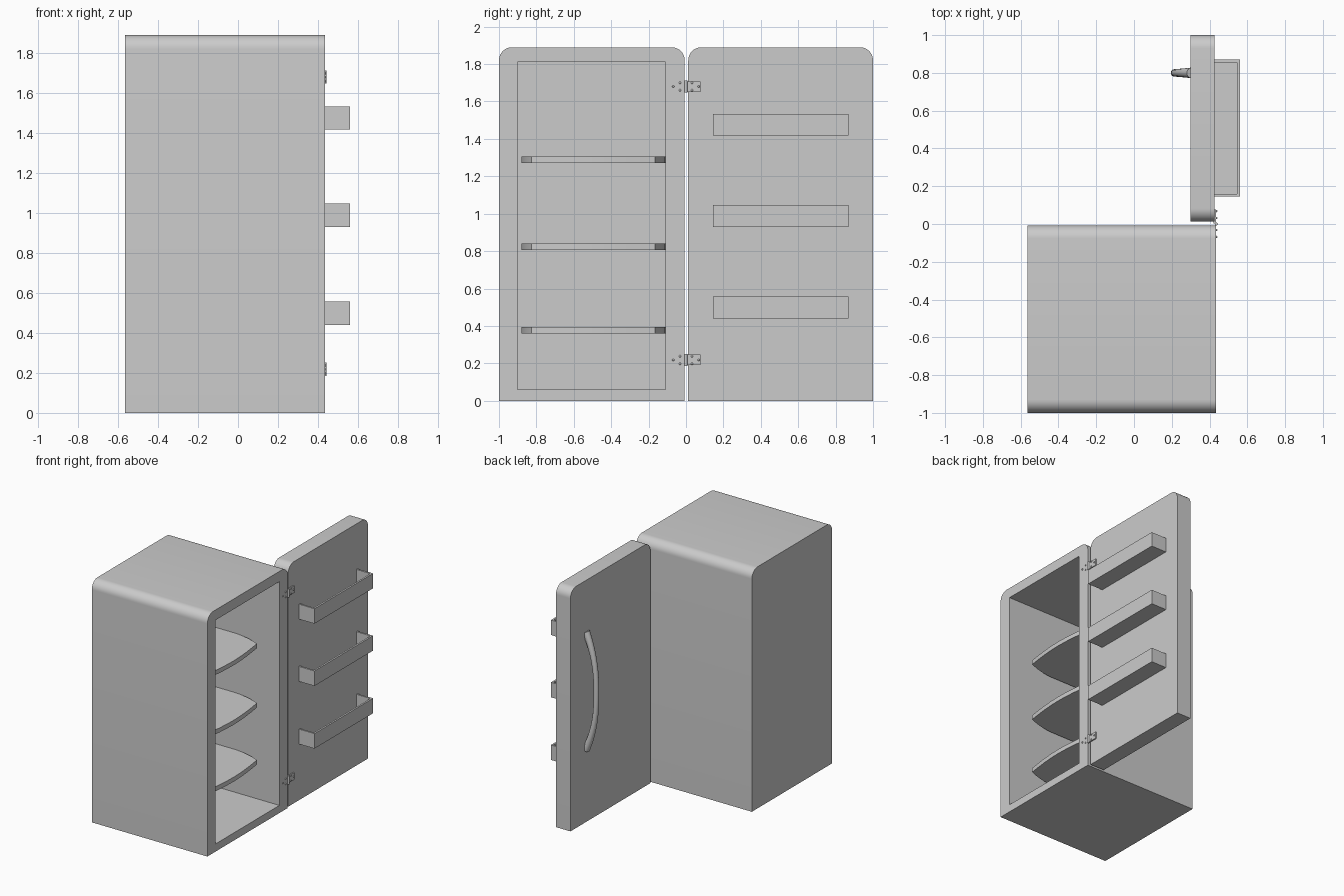
import bpy, bmesh, math
from mathutils import Vector

if "Cube" in bpy.data.objects:
    bpy.data.objects.remove(bpy.data.objects["Cube"])


def finish(name, bm, smooth=True):
    bmesh.ops.recalc_face_normals(bm, faces=bm.faces)
    me = bpy.data.meshes.new(name)
    bm.to_mesh(me)
    bm.free()
    ob = bpy.data.objects.new(name, me)
    bpy.context.collection.objects.link(ob)
    if smooth:
        bpy.ops.object.select_all(action='DESELECT')
        ob.select_set(True)
        bpy.context.view_layer.objects.active = ob
        bpy.ops.object.shade_smooth_by_angle(angle=math.radians(35))
    return ob


def prism(name, pts, offset):
    """Extrude a closed 3D outline along an offset vector."""
    bm = bmesh.new()
    face = bm.faces.new([bm.verts.new(p) for p in pts])
    ext = bmesh.ops.extrude_face_region(bm, geom=[face])
    verts = [g for g in ext['geom'] if isinstance(g, bmesh.types.BMVert)]
    bmesh.ops.translate(bm, vec=Vector(offset), verts=verts)
    return finish(name, bm)


def add_box(bm, lo, hi):
    verts = bmesh.ops.create_cube(bm, size=1)['verts']
    for v in verts:
        v.co = [lo[i] + (v.co[i] + 0.5) * (hi[i] - lo[i]) for i in range(3)]


def slab(name, x0, x1, y0, y1, height, r=0.07, n=10):
    """Upright panel with rounded upper corners."""
    pts = [(x0, y0, 0), (x0, y1, 0)]
    for cy, start in ((y1 - r, 0), (y0 + r, 90)):
        for i in range(n + 1):
            a = math.radians(start + 90 * i / n)
            pts.append((x0, cy + r * math.cos(a), height - r + r * math.sin(a)))
    return prism(name, pts, (x1 - x0, 0, 0))


# Cabinet with its hollow interior
cabinet = slab("cabinet", -0.565, 0.435, -1.0, -0.007, 1.89)
bm = bmesh.new()
add_box(bm, (-0.46, -0.9, 0.06), (0.6, -0.11, 1.81))
cutter = finish("interior_cutter", bm, False)
cutter.hide_render = True
mod = cabinet.modifiers.new("interior", 'BOOLEAN')
mod.operation = 'DIFFERENCE'
mod.solver = 'EXACT'
mod.object = cutter
bpy.context.view_layer.objects.active = cabinet
bpy.ops.object.modifier_apply(modifier=mod.name)
bpy.data.objects.remove(cutter)

# Shelves with softly rounded front corners
for k, z in enumerate((0.36, 0.805, 1.27)):
    pts = [(-0.46, -0.88, z), (-0.46, -0.11, z)]
    n = 8
    right = []
    for i in range(n + 1):
        t = i / n
        right.append((0.03 + 0.25 * t, 0.055 * t * t))
    pts += [(x, -0.11 - d, z) for x, d in right]
    pts += [(0.28 + 0.03 * math.sin(math.pi * i / n), -0.165 - 0.66 * i / n, z)
            for i in range(1, n)]
    pts += [(x, -0.88 + d, z) for x, d in reversed(right)]
    prism(f"shelf_{k + 1}", pts, (0, 0, 0.035))

# Opened door
slab("door", 0.30, 0.425, 0.012, 1.0, 1.89)

# Door bins: front, two ends and a floor
for k, z in enumerate((0.44, 0.93, 1.417)):
    top, t = z + 0.117, 0.014
    bm = bmesh.new()
    add_box(bm, (0.42, 0.145, z), (0.56, 0.87, z + t))
    add_box(bm, (0.56 - t, 0.145, z), (0.56, 0.87, top))
    add_box(bm, (0.42, 0.145, z), (0.56, 0.145 + t, top))
    add_box(bm, (0.42, 0.87 - t, z), (0.56, 0.87, top))
    finish(f"door_bin_{k + 1}", bm, False)

# Bowed handle, thicker at both ends
bm = bmesh.new()
rings, n, sides = [], 32, 16
for i in range(n + 1):
    s = 2 * i / n - 1
    c = Vector((0.215 + 0.09 * abs(s) ** 2.4, 0.8, 1.025 + 0.46 * s))
    slope = math.copysign(0.09 * 2.4 * abs(s) ** 1.4 / 0.46, s)
    normal = Vector((1, 0, -slope)).normalized()
    r = 0.02 + 0.008 * abs(s) ** 3
    ring = []
    for j in range(sides):
        a = 2 * math.pi * j / sides
        ring.append(bm.verts.new(c + normal * r * math.cos(a)
                                 + Vector((0, r * math.sin(a), 0))))
    rings.append(ring)
for a, b in zip(rings, rings[1:]):
    for j in range(sides):
        bm.faces.new((a[j], a[(j + 1) % sides], b[(j + 1) % sides], b[j]))
bm.faces.new(rings[0])
bm.faces.new(rings[-1])
finish("door_handle", bm)

# Hinges: leaves, knuckle and screw heads
for name, z in (("lower_hinge", 0.218), ("upper_hinge", 1.68)):
    bm = bmesh.new()
    add_box(bm, (0.42, 0.002, z - 0.028), (0.434, 0.077, z + 0.028))
    add_box(bm, (0.428, -0.077, z - 0.028), (0.4345, -0.002, z + 0.028))
    knuckle = bmesh.ops.create_cone(bm, cap_ends=True, segments=16, radius1=0.008,
                                    radius2=0.008, depth=0.066)['verts']
    bmesh.ops.translate(bm, vec=(0.436, 0, z), verts=knuckle)
    for side in (-1, 1):
        for y, dz in ((0.068, 0), (0.032, 0.02), (0.032, -0.02)):
            screw = bmesh.ops.create_uvsphere(bm, u_segments=10, v_segments=6,
                                              radius=0.0065)['verts']
            bmesh.ops.translate(bm, vec=(0.435, side * y, z + dz), verts=screw)
    finish(name, bm)
